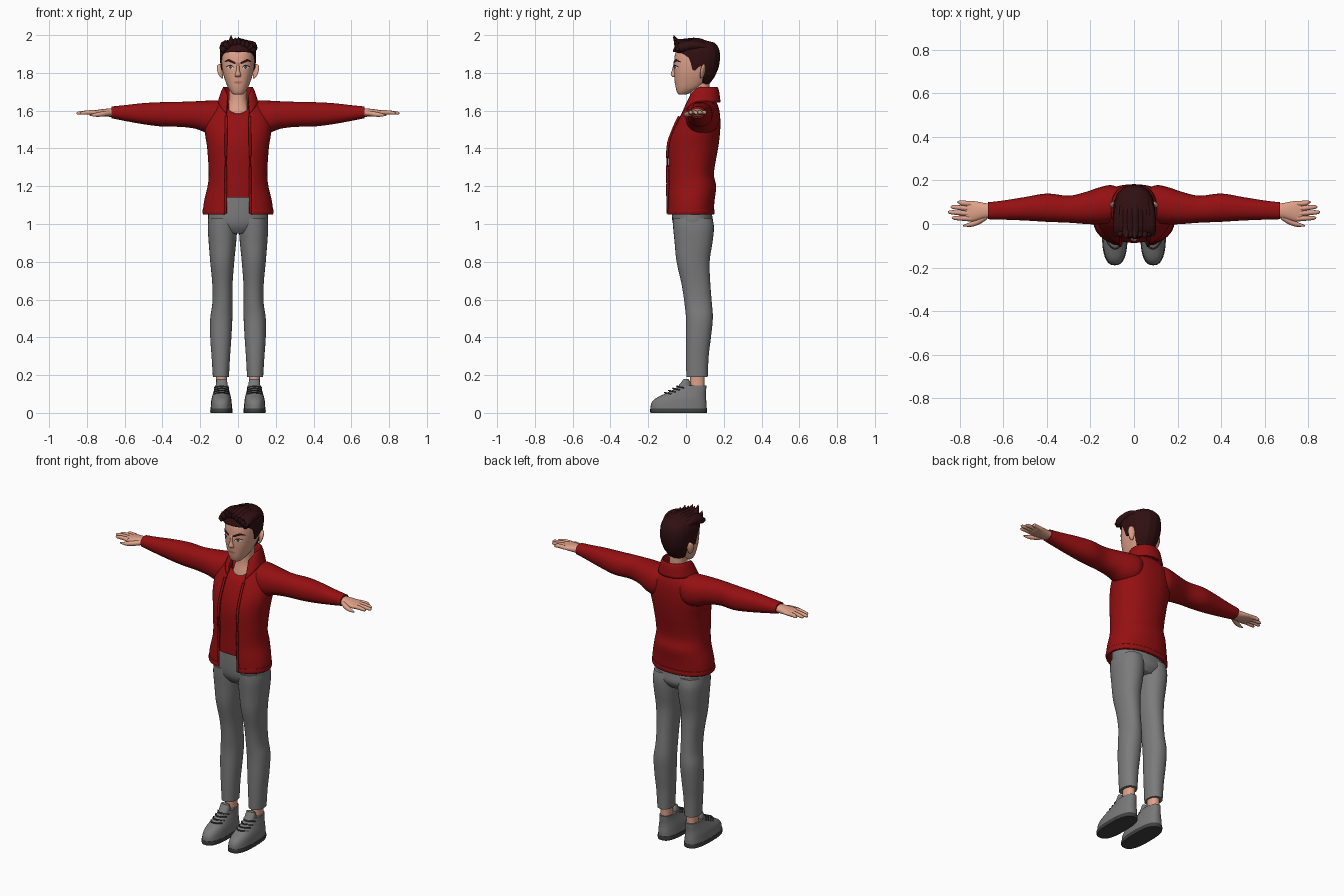
import bpy, bmesh, math
from mathutils import Vector


def material(name, rgb):
    m = bpy.data.materials.new(name)
    m.diffuse_color = (*rgb, 1)
    return m


RED = material("red_cloth", (0.30, 0.005, 0.006))
GREY = material("grey_cloth", (0.20, 0.20, 0.20))
SHOE = material("shoe_grey", (0.19, 0.19, 0.19))
DARK = material("dark_grey", (0.05, 0.05, 0.05))
SKIN = material("skin", (0.74, 0.36, 0.25))
HAIR = material("dark_hair", (0.03, 0.005, 0.006))
LIP = material("lips", (0.50, 0.19, 0.14))
WHITE = material("eye_white", (0.75, 0.75, 0.75))
IRIS = material("iris", (0.05, 0.07, 0.08))


def finish(name, verts, faces, mat, mirror=False, thick=0.0, angle=50):
    mesh = bpy.data.meshes.new(name)
    bm = bmesh.new()
    vs = [bm.verts.new(v) for v in verts]
    for f in faces:
        bm.faces.new([vs[i] for i in f])
    bmesh.ops.recalc_face_normals(bm, faces=bm.faces)
    bm.to_mesh(mesh)
    bm.free()
    mesh.materials.append(mat)
    ob = bpy.data.objects.new(name, mesh)
    bpy.context.collection.objects.link(ob)
    bpy.ops.object.select_all(action='DESELECT')
    ob.select_set(True)
    bpy.context.view_layer.objects.active = ob
    bpy.ops.object.shade_smooth_by_angle(angle=math.radians(angle))
    if thick:
        mod = ob.modifiers.new("thickness", 'SOLIDIFY')
        mod.thickness, mod.offset = thick, -1
    if mirror:
        ob.modifiers.new("mirror", 'MIRROR')
    return ob


def spline(rows, k=4):
    """Catmull-Rom through rows of equal length."""
    out = []
    for i in range(len(rows) - 1):
        a, b, c, d = rows[max(i - 1, 0)], rows[i], rows[i + 1], rows[min(i + 2, len(rows) - 1)]
        for j in range(k):
            t = j / k
            out.append([0.5 * (2 * q + (r - p) * t + (2 * p - 5 * q + 4 * r - s) * t * t
                               + (3 * q - p - 3 * r + s) * t ** 3) for p, q, r, s in zip(a, b, c, d)])
    return out + [list(rows[-1])]


def spow(v, e):
    return math.copysign(abs(v) ** e, v)


def skin_rings(n, count, closed, caps):
    faces = [(r * n + i, r * n + (i + 1) % n, (r + 1) * n + (i + 1) % n, (r + 1) * n + i)
             for r in range(count - 1) for i in range(n if closed else n - 1)]
    if closed and caps:
        faces += [tuple(range(n)), tuple(range((count - 1) * n, count * n))]
    return faces


def loft(name, rows, mat, axis='z', p=2.2, n=32, caps=True, **kw):
    """Rows: station, u low, u high, v low, v high, [front drop, front opening half width]."""
    rows, verts = spline(rows), []
    closed = len(rows[0]) < 7
    for r in rows:
        t, ul, uh, vl, vh = r[:5]
        drop = r[5] if len(r) > 5 else 0
        gap = 0 if closed else math.acos(min(1, r[6] / ((uh - ul) / 2)) ** (p / 2))
        for i in range(n):
            a = 2 * math.pi * i / n if closed else -gap + (math.pi + 2 * gap) * i / (n - 1)
            u = (ul + uh) / 2 + (uh - ul) / 2 * spow(math.cos(a), 2 / p)
            v = (vl + vh) / 2 + (vh - vl) / 2 * spow(math.sin(a), 2 / p)
            z = t - drop * max(0, -math.sin(a)) ** 2
            verts.append((u, v, z) if axis == 'z' else (t, u, v))
    return finish(name, verts, skin_rings(n, len(rows), closed, caps), mat, **kw)


def sym(rows):
    """Rows with a half width become rows with two x limits."""
    return [(r[0], -r[1], r[1], *r[2:]) for r in rows]


def tube(name, pts, mat, n=10, flat=1.0, **kw):
    """Tapered tube through points (x, y, z, radius)."""
    rows, verts = spline(pts), []
    for i, r in enumerate(rows):
        d = Vector(rows[min(i + 1, len(rows) - 1)][:3]) - Vector(rows[max(i - 1, 0)][:3])
        q = d.to_track_quat('Z', 'Y')
        for j in range(n):
            a = 2 * math.pi * j / n
            verts.append(Vector(r[:3]) + q @ Vector((math.cos(a) * r[3], math.sin(a) * r[3] * flat, 0)))
    return finish(name, verts, skin_rings(n, len(rows), True, True), mat, **kw)


# Trousers
loft("trouser_hips", sym([(.95, .08, -.04, .12), (.99, .15, -.066, .145), (1.05, .158, -.075, .138),
                          (1.16, .145, -.075, .13)]), GREY)
loft("trouser_leg", [(1.03, .002, .155, -.07, .14), (.98, .004, .16, -.068, .148), (.9, .01, .155, -.06, .14),
                     (.8, .02, .147, -.05, .125), (.68, .029, .136, -.023, .129), (.58, .03, .136, -.008, .137),
                     (.5, .03, .147, 0, .142), (.4, .035, .147, 0, .132), (.3, .042, .14, 0, .12),
                     (.19, .048, .133, .002, .115)], GREY, mirror=True)

# Ankles and shoes
loft("ankle", [(.08, .055, .118, .02, .1), (.15, .057, .116, .022, .098), (.23, .057, .118, .02, .1)],
     SKIN, mirror=True)
loft("shoe_sole", [(0, .03, .146, -.188, .11), (.01, .029, .147, -.19, .112), (.024, .03, .146, -.189, .111)],
     DARK, p=2.6, mirror=True)
loft("shoe_upper", [(.02, .031, .145, -.188, .11), (.05, .033, .143, -.184, .109), (.075, .036, .14, -.163, .106),
                    (.1, .042, .133, -.115, .105), (.125, .048, .126, -.065, .107), (.145, .05, .122, -.035, .108)],
     SHOE, p=2.5, mirror=True)
loft("shoe_tongue", [(.11, .055, .118, -.07, .03), (.15, .055, .117, -.035, .03), (.18, .06, .112, -.012, .012)],
     SHOE, mirror=True)
for i in range(4):
    y, z = -.108 + .022 * i, .106 + .011 * i
    tube("shoe_lace", [(.05, y + .03, z - .006, .004), (.068, y + .003, z, .004), (.087, y - .006, z + .002, .004),
                       (.106, y + .003, z, .004), (.125, y + .03, z - .006, .004)], DARK, n=6, mirror=True)

# Shirt
loft("shirt", sym([(1.14, .15, -.086, .12, 0), (1.25, .14, -.086, .12, 0), (1.4, .14, -.085, .13, 0),
                   (1.5, .14, -.06, .14, 0), (1.575, .11, -.025, .14, .005), (1.63, .07, .002, .135, .045)]),
     RED, caps=False)

# Open jacket
loft("jacket_body", sym([(1.05, .18, -.1, .145, 0, .072), (1.075, .185, -.102, .147, 0, .068),
                         (1.13, .178, -.102, .152, 0, .068), (1.2, .161, -.101, .16, 0, .068),
                         (1.27, .155, -.101, .148, 0, .066), (1.4, .163, -.101, .17, 0, .066),
                         (1.48, .175, -.082, .18, 0, .064), (1.55, .175, -.048, .182, 0, .064),
                         (1.61, .15, -.015, .175, 0, .06), (1.65, .1, .01, .158, 0, .056)]),
     RED, n=48, thick=.012)
loft("jacket_hem", sym([(1.05, .184, -.104, .149, 0, .07), (1.062, .188, -.106, .151, 0, .07),
                        (1.078, .187, -.104, .15, 0, .07)]), RED, n=48, thick=.01)
loft("jacket_collar", sym([(1.64, .075, .01, .145, .06, .052), (1.685, .072, .008, .15, .07, .052),
                           (1.725, .075, .004, .163, .085, .054), (1.705, .088, -.012, .175, .085, .058),
                           (1.645, .108, -.04, .183, .085, .064)]), RED, n=40, thick=.008)
for s in (1,):
    # Zip edges run down both sides of the opening
    tube("jacket_edge", [(.066, -.096, 1.055, .007), (.064, -.098, 1.2, .007), (.064, -.097, 1.4, .007),
                         (.063, -.072, 1.49, .007), (.062, -.036, 1.57, .007)], RED, n=8, mirror=True)
loft("sleeve", [(.04, .03, .15, 1.52, 1.652), (.1, .005, .178, 1.48, 1.654), (.16, -.002, .168, 1.48, 1.653),
                (.22, 0, .148, 1.503, 1.65), (.3, .006, .13, 1.514, 1.647), (.4, .01, .14, 1.516, 1.645),
                (.5, .016, .124, 1.528, 1.64), (.6, .02, .108, 1.546, 1.629), (.67, .022, .1, 1.56, 1.622)],
     RED, axis='x', mirror=True)

# Hands
loft("palm", [(.64, .032, .09, 1.568, 1.612), (.69, .024, .097, 1.568, 1.611), (.74, .012, .106, 1.574, 1.605),
              (.77, .014, .105, 1.577, 1.6), (.78, .025, .095, 1.583, 1.595)], SKIN, axis='x', n=24, mirror=True)
for y0, x1, y1 in ((.093, .812, .1), (.07, .842, .078), (.047, .855, .054), (.025, .837, .028)):
    tube("finger", [(.75, y0, 1.59, .0125), (.79, (y0 + y1) / 2, 1.591, .0115), (x1 - .012, y1, 1.587, .009),
                    (x1, y1, 1.585, .003)], SKIN, mirror=True)
tube("thumb", [(.68, .035, 1.588, .014), (.715, .012, 1.583, .014), (.75, -.002, 1.578, .011),
               (.785, -.008, 1.576, .003)], SKIN, mirror=True)

# Neck and head
loft("neck", sym([(1.55, .085, .0, .13), (1.6, .065, .008, .13), (1.66, .048, .02, .125), (1.75, .048, .02, .125)]),
     SKIN)
HEAD_P = 2.35
HEAD = [(1.685, .02, -.035, .0), (1.693, .032, -.045, .02), (1.72, .052, -.054, .08), (1.76, .068, -.06, .12),
        (1.8, .08, -.063, .145), (1.85, .087, -.063, .16), (1.9, .087, -.058, .165), (1.94, .077, -.04, .155),
        (1.965, .045, 0, .12)]
loft("head", sym(HEAD), SKIN, p=HEAD_P, n=40)
FACE = spline(HEAD)


def lerp_rows(rows, t):
    for a, b in zip(rows, rows[1:]):
        if t <= b[0]:
            k = max(0, (t - a[0]) / (b[0] - a[0]))
            return [x + (y - x) * k for x, y in zip(a, b)]
    return list(rows[-1])


def patch(name, cols, mat, off, mirror=True):
    """Thin plate laid on the face; columns: x, z low, z high."""
    verts = []
    for x, z0, z1 in spline(cols, 3):
        for z in (z0, z1):
            _, hw, lo, hi = lerp_rows(FACE, z)
            c, r = (lo + hi) / 2, (hi - lo) / 2
            verts.append((x, c - r * (1 - min(1, abs(x) / hw) ** HEAD_P) ** (1 / HEAD_P) - off, z))
    faces = [(i, i + 2, i + 3, i + 1) for i in range(0, len(verts) - 2, 2)]
    return finish(name, verts, faces, mat, mirror)


patch("eye", [(.022, 1.826, 1.827), (.032, 1.821, 1.836), (.045, 1.821, 1.839), (.06, 1.829, 1.831)], WHITE, .002)
patch("iris", [(.033, 1.827, 1.831), (.036, 1.822, 1.837), (.044, 1.822, 1.838), (.047, 1.827, 1.832)], IRIS, .003)
patch("eyelash", [(.02, 1.825, 1.828), (.032, 1.835, 1.84), (.045, 1.837, 1.843), (.063, 1.829, 1.834)], HAIR, .004)
patch("eyebrow", [(.014, 1.846, 1.857), (.032, 1.852, 1.866), (.052, 1.86, 1.873), (.072, 1.856, 1.86)], HAIR, .004)
patch("lips", [(-.024, 1.749, 1.751), (-.01, 1.743, 1.757), (0, 1.741, 1.755), (.01, 1.743, 1.757),
               (.024, 1.749, 1.751)], LIP, .003, mirror=False)
loft("nose", sym([(1.777, .009, -.068, -.04), (1.784, .017, -.077, -.04), (1.794, .015, -.081, -.04),
                  (1.815, .009, -.074, -.04), (1.845, .008, -.067, -.04), (1.86, .008, -.06, -.04)]), SKIN, n=16)
tube("ear", [(.082, .08, 1.772, .006), (.089, .085, 1.785, .013), (.093, .09, 1.815, .02),
             (.095, .094, 1.838, .016), (.095, .096, 1.847, .004)], SKIN, n=14, flat=.5, mirror=True)
bpy.context.object.name = "ear"

# Hair cap: bottom edge follows the hairline around the head
CAP = [(1.73, .06, -.05, .115), (1.78, .079, -.065, .152), (1.83, .091, -.068, .173), (1.88, .096, -.069, .18),
       (1.92, .094, -.068, .177), (1.95, .081, -.055, .163), (1.968, .058, -.03, .138), (1.978, .015, .03, .08)]
LINE = [(-1, 1.735), (-.5, 1.75), (-.35, 1.835), (-.12, 1.84), (-.04, 1.81), (.1, 1.815), (.25, 1.88),
        (.6, 1.905), (1, 1.912)]
verts, N, R = [], 64, 16
for r in range(R):
    for i in range(N):
        a = 2 * math.pi * i / N
        low = lerp_rows(LINE, -math.sin(a))[1]
        z, hw, lo, hi = lerp_rows(CAP, low + (1.978 - low) * max(0, r - 1) / (R - 2))
        k = .9 if r == 0 else 1 + .012 * math.sin(i * math.pi / 2)
        verts.append((hw * k * spow(math.cos(a), 2 / 2.3),
                      (lo + hi) / 2 + (hi - lo) / 2 * k * spow(math.sin(a), 2 / 2.3), z))
finish("hair_cap", verts, skin_rings(N, R, True, True), HAIR)

# Swept-forward tufts: root x, tip x, tip y, tip z
for x0, x1, y1, z1 in ((-.07, -.092, -.035, 1.945), (-.055, -.07, -.055, 1.975), (-.035, -.037, -.066, 2.0),
                       (-.015, -.015, -.06, 1.988), (.005, .002, -.068, 1.99), (.025, .026, -.06, 1.978),
                       (.045, .05, -.062, 1.975), (.06, .075, -.05, 1.96), (.075, .092, -.03, 1.94)):
    drop = abs(x0) * .45
    tube("hair_tuft", [(x0 * .8, .13, 1.95 - drop * .6, .012), (x0, .06, 1.966 - drop * .6, .021),
                       (x0, -.01, 1.955 - drop * .5, .027), ((x0 + x1) / 2, -.045, (1.94 - drop + z1) / 2, .018),
                       (x1, y1, z1, .001)], HAIR, n=8)
